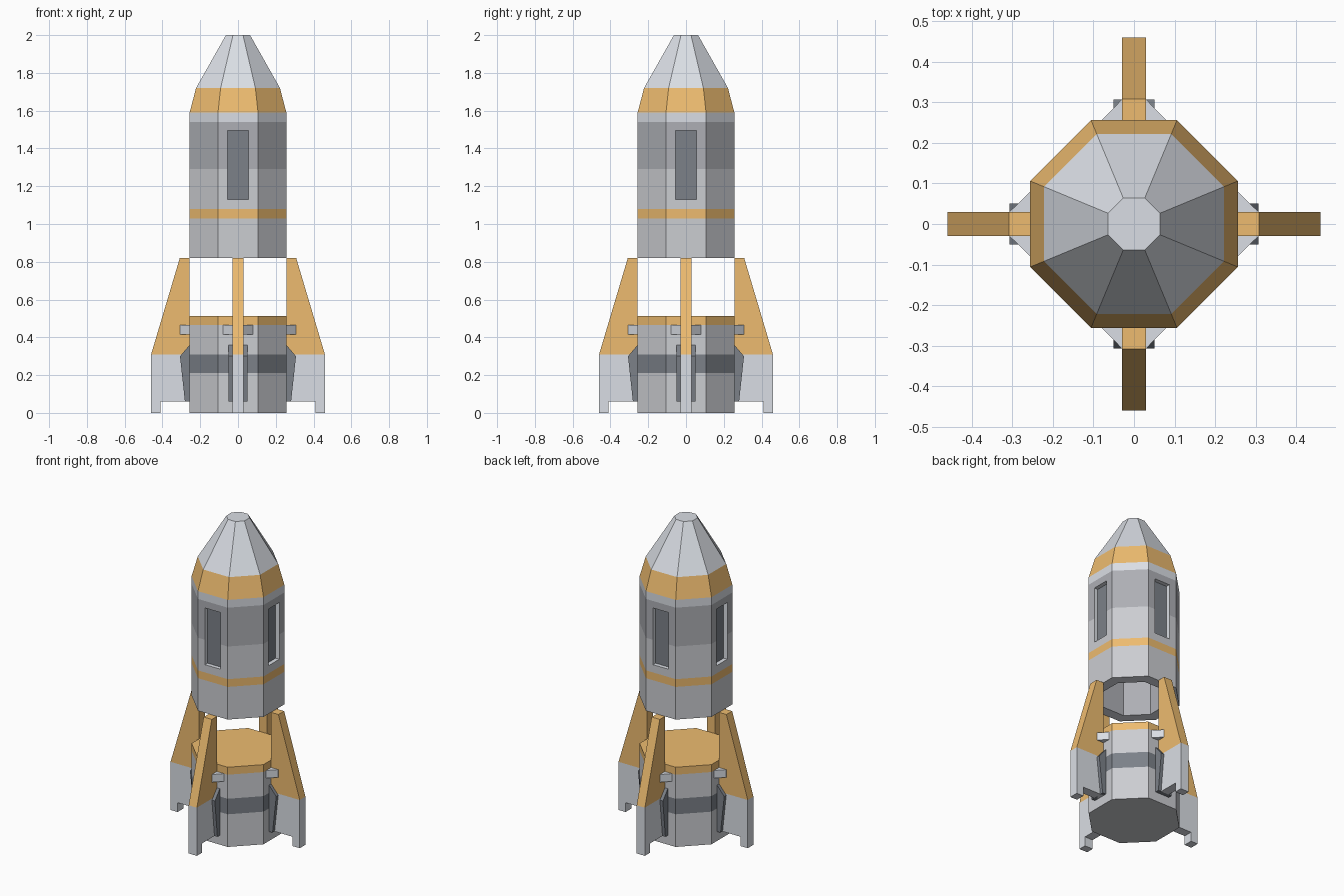
import bpy, bmesh, math
from mathutils import Matrix

if "Cube" in bpy.data.objects:
    bpy.data.objects.remove(bpy.data.objects["Cube"])


def material(name, rgb):
    m = bpy.data.materials.new(name)
    m.diffuse_color = (*rgb, 1)
    m.use_nodes = True
    m.node_tree.nodes["Principled BSDF"].inputs["Base Color"].default_value = m.diffuse_color
    return m


GOLD = material("gold", (0.85, 0.50, 0.16))
PALE = material("pale_grey", (0.70, 0.73, 0.78))
LIGHT = material("light_grey", (0.60, 0.61, 0.64))
MID = material("mid_grey", (0.42, 0.43, 0.46))
DARK = material("dark_grey", (0.20, 0.22, 0.25))


def finish(name, bm, mats):
    bmesh.ops.recalc_face_normals(bm, faces=bm.faces)
    me = bpy.data.meshes.new(name)
    bm.to_mesh(me)
    bm.free()
    for m in mats:
        me.materials.append(m)
    ob = bpy.data.objects.new(name, me)
    bpy.context.collection.objects.link(ob)
    return ob


def octagon_body(name, rings):
    """Stack of octagons (flat-to-centre radius, z, material of band above)."""
    bm = bmesh.new()
    mats = list(dict.fromkeys(r[2] for r in rings))
    loops = []
    for rad, z, _ in rings:
        c = rad / math.cos(math.pi / 8)
        angles = [math.pi / 8 + i * math.pi / 4 for i in range(8)]
        loops.append([bm.verts.new((c * math.cos(a), c * math.sin(a), z)) for a in angles])
    for (lo, hi), ring in zip(zip(loops, loops[1:]), rings):
        for i in range(8):
            j = (i + 1) % 8
            bm.faces.new((lo[i], lo[j], hi[j], hi[i])).material_index = mats.index(ring[2])
    bm.faces.new(loops[0]).material_index = mats.index(rings[0][2])
    bm.faces.new(loops[-1]).material_index = mats.index(rings[-1][2])
    return finish(name, bm, mats)


def prism(bm, points, offset):
    """Closed solid from a 3D outline swept along offset."""
    a = [bm.verts.new(p) for p in points]
    b = [bm.verts.new([p[k] + offset[k] for k in range(3)]) for p in points]
    bm.faces.new(a)
    bm.faces.new(b[::-1])
    for i in range(len(a)):
        j = (i + 1) % len(a)
        bm.faces.new((a[i], b[i], b[j], a[j]))


def four_around(name, build, mats, split_z=None):
    """Repeat a part built on the +x side four times about z."""
    bm = bmesh.new()
    for i in range(4):
        part = bmesh.new()
        build(part)
        part.transform(Matrix.Rotation(i * math.pi / 2, 4, 'Z'))
        tmp = bpy.data.meshes.new("tmp")
        part.to_mesh(tmp)
        part.free()
        bm.from_mesh(tmp)
        bpy.data.meshes.remove(tmp)
    if split_z is not None:
        bmesh.ops.bisect_plane(bm, geom=bm.verts[:] + bm.edges[:] + bm.faces[:],
                               plane_co=(0, 0, split_z), plane_no=(0, 0, 1))
        for f in bm.faces:
            f.material_index = int(f.calc_center_median().z > split_z)
    return finish(name, bm, mats)


def side_part(profile, half_width):
    return lambda bm: prism(bm, [(x, -half_width, z) for x, z in profile], (0, 2 * half_width, 0))


R = 0.256

# Upper capsule: hollow underside, banded hull, tapered nose
capsule = octagon_body("upper_capsule", [
    (0.19, 1.10, MID), (0.19, 0.82, PALE), (R, 0.82, LIGHT), (R, 1.03, GOLD),
    (R, 1.08, LIGHT), (R, 1.29, MID), (R, 1.54, PALE), (R, 1.59, GOLD),
    (0.222, 1.72, PALE), (0.064, 2.0, PALE)])

# Four recessed windows
cutter = four_around("window_cutter", side_part(
    [(0.226, 1.13), (0.32, 1.13), (0.32, 1.495), (0.226, 1.495)], 0.055), [PALE])
cutter.hide_render = True
cutter.hide_viewport = True
cut = capsule.modifiers.new("windows", 'BOOLEAN')
cut.operation = 'DIFFERENCE'
cut.object = cutter
cut.solver = 'EXACT'
four_around("window_panels", side_part(
    [(0.22, 1.13), (0.23, 1.13), (0.23, 1.495), (0.22, 1.495)], 0.055), [DARK])

# Lower engine section
octagon_body("engine_section", [
    (R, 0, LIGHT), (R, 0.21, DARK), (R, 0.31, LIGHT), (R, 0.465, GOLD), (R, 0.513, GOLD)])

# Fins with feet, gold above and grey below
four_around("fins", side_part(
    [(0.25, 0.06), (0.41, 0.06), (0.41, 0), (0.46, 0), (0.46, 0.31),
     (0.308, 0.82), (R, 0.82), (R, 0.51), (0.25, 0.51)], 0.029), [PALE, GOLD], 0.31)

# Dark brackets at the fin roots
four_around("fin_brackets", side_part(
    [(0.25, 0.06), (0.281, 0.06), (0.307, 0.30), (R, 0.36), (0.25, 0.36)], 0.05), [DARK])

# Small wedge clamps across the fins
four_around("fin_clamps", lambda bm: prism(
    bm, [(0.25, -0.08, 0.415), (R, -0.08, 0.415), (0.307, -0.03, 0.415),
         (0.307, 0.03, 0.415), (R, 0.08, 0.415), (0.25, 0.08, 0.415)],
    (0, 0, 0.05)), [PALE])
